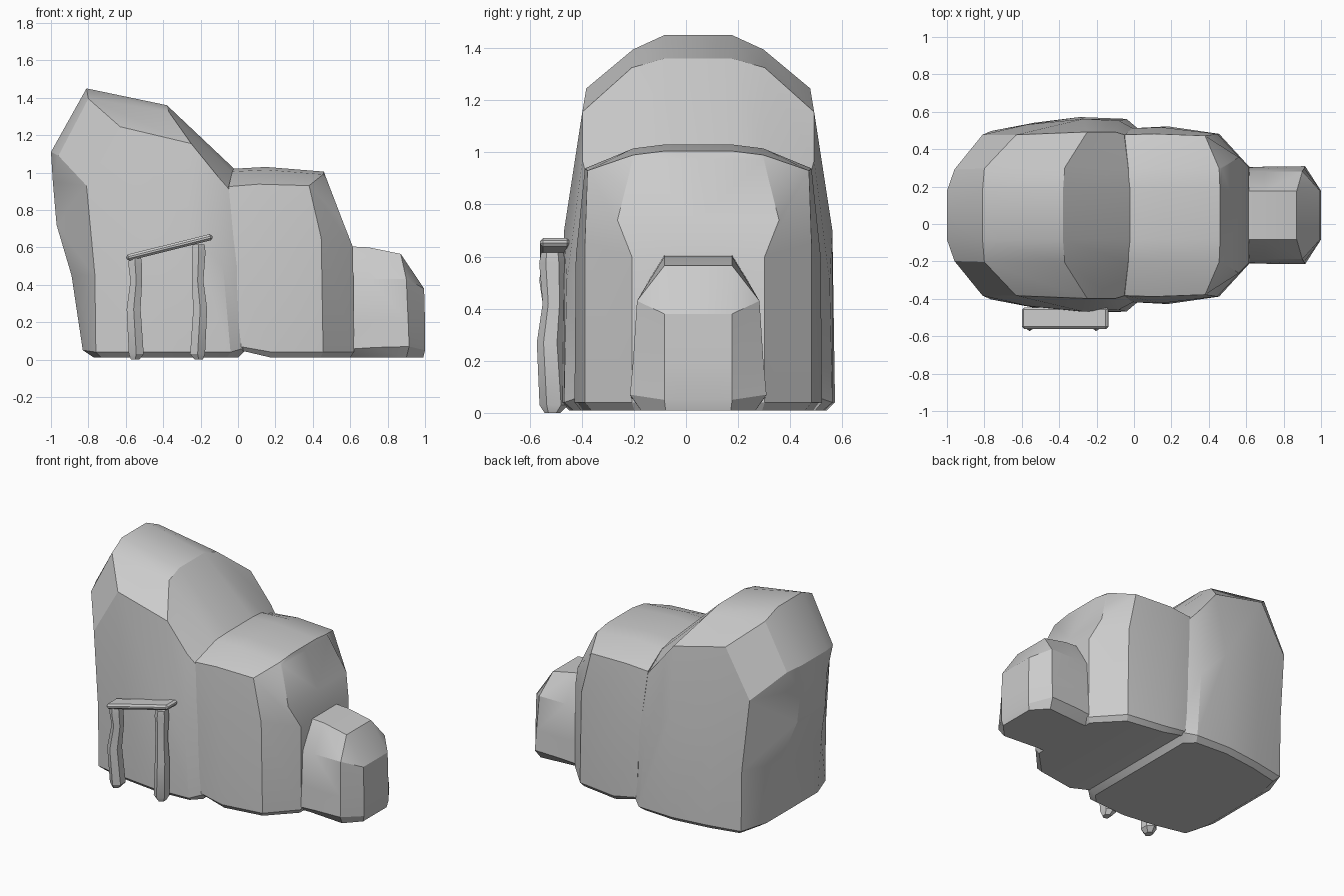
import bpy, bmesh, math
from mathutils import Vector, Matrix

if "Cube" in bpy.data.objects:
    bpy.data.objects.remove(bpy.data.objects["Cube"])

YC = 0.047  # symmetry plane of the rocks


def finish(bm, name, angle=28):
    bmesh.ops.remove_doubles(bm, verts=bm.verts, dist=0.0005)
    bmesh.ops.recalc_face_normals(bm, faces=bm.faces)
    me = bpy.data.meshes.new(name)
    bm.to_mesh(me)
    bm.free()
    ob = bpy.data.objects.new(name, me)
    bpy.context.collection.objects.link(ob)
    bpy.ops.object.select_all(action='DESELECT')
    ob.select_set(True)
    bpy.context.view_layer.objects.active = ob
    bpy.ops.object.shade_smooth_by_angle(angle=math.radians(angle))
    return ob


def rock(name, stations):
    """Loft half sections (x, half depth, z; listed top to bottom), then mirror."""
    flat = lambda p: (p[0], 0, p[2])
    st = [[flat(p) for p in stations[0]]] + stations + [[flat(p) for p in stations[-1]]]
    st = [[flat(s[0])] + s + [flat(s[-1])] for s in st]
    bm = bmesh.new()
    rows = [[bm.verts.new(p) for p in s] for s in st]
    for a, b in zip(rows, rows[1:]):
        for i in range(len(a) - 1):
            bm.faces.new((a[i], a[i + 1], b[i + 1], b[i]))
    bmesh.ops.remove_doubles(bm, verts=bm.verts, dist=0.0005)
    bmesh.ops.dissolve_degenerate(bm, edges=bm.edges, dist=0.0005)
    bmesh.ops.mirror(bm, geom=bm.verts[:] + bm.edges[:] + bm.faces[:],
                     axis='Y', merge_dist=0.0005)
    bmesh.ops.translate(bm, verts=bm.verts, vec=(0, YC, 0))
    return finish(bm, name)


# Tall rock on the left
rock("tall_rock", [
    [(-1, .13, 1.11), (-.99, .14, .95), (-.97, .15, .72), (-.89, .22, .45), (-.83, .27, .05), (-.77, .26, .01)],
    [(-1, .13, 1.11), (-.96, .245, 1.09), (-.81, .43, .93), (-.765, .45, .45), (-.76, .45, .04), (-.73, .42, .01)],
    [(-.81, .13, 1.45), (-.80, .25, 1.395), (-.63, .43, 1.245), (-.57, .485, .62), (-.53, .495, .04), (-.53, .465, .01)],
    [(-.38, .13, 1.36), (-.37, .255, 1.325), (-.25, .445, 1.155), (-.27, .515, .7), (-.29, .525, .04), (-.29, .495, .01)],
    [(-.02, .13, 1.02), (-.03, .255, 1.0), (-.10, .445, .97), (-.08, .505, .5), (-.04, .515, .04), (-.06, .48, .01)],
    [(.1, .13, .9), (.1, .25, .88), (.05, .4, .8), (.06, .43, .5), (.06, .43, .07), (.0, .42, .01)],
])

# Middle rock
rock("middle_rock", [
    [(-.03, .13, 1.02), (-.03, .25, 1.005), (-.05, .43, .925), (-.01, .465, .5), (.01, .465, .07), (.01, .44, .05)],
    [(.15, .13, 1.03), (.15, .25, 1.015), (.11, .435, .938), (.15, .47, .6), (.18, .475, .04), (.18, .45, .01)],
    [(.46, .13, 1.005), (.455, .25, .99), (.38, .425, .93), (.445, .435, .65), (.455, .435, .04), (.44, .41, .01)],
    [(.46, .13, 1.005), (.47, .25, .975), (.56, .31, .74), (.615, .255, .6), (.62, .255, .04), (.60, .245, .01)],
])

# Low rock on the right
rock("low_rock", [
    [(.5, .13, .61), (.5, .235, .43), (.5, .25, .2), (.5, .255, .05), (.5, .2, .01)],
    [(.7, .13, .6), (.7, .235, .43), (.7, .25, .2), (.73, .26, .065), (.65, .2, .01)],
    [(.87, .13, .565), (.9, .235, .43), (.91, .25, .2), (.915, .262, .07), (.9, .22, .01)],
    [(.87, .13, .565), (.995, .13, .38), (1, .13, .2), (1, .13, .05), (.99, .125, .01)],
])


# Rough hexagonal posts of the doorway
def post(name, x, height, flip):
    rings = [(0, 0, .025), (.03, .006, .046), (.27, -.008, .043),
             (.42, .006, .036), (height - .04, 0, .042), (height, 0, .036)]
    bm = bmesh.new()
    rows = []
    for z, dx, r in rings:
        rows.append([bm.verts.new((x + flip * dx + r * math.cos(a), -.513 + dx + 1.2 * r * math.sin(a), z))
                     for a in (math.tau * (k + .5) / 6 for k in range(6))])
    for a, b in zip(rows, rows[1:]):
        for i in range(6):
            j = (i + 1) % 6
            bm.faces.new((a[i], a[j], b[j], b[i]))
    bm.faces.new(rows[0])
    bm.faces.new(rows[-1])
    finish(bm, name)


post("left_post", -.55, .55, 1)
post("right_post", -.21, .615, -1)

# Tilted lintel slab
bm = bmesh.new()
bmesh.ops.create_cube(bm, size=1)
bmesh.ops.scale(bm, vec=(.475, .115, .034), verts=bm.verts)
bmesh.ops.bevel(bm, geom=bm.edges[:], offset=.012, segments=1, affect='EDGES')
bmesh.ops.transform(bm, verts=bm.verts, matrix=Matrix.Translation((-.367, -.503, .6))
                    @ Matrix.Rotation(math.radians(-14), 4, 'Y'))
finish(bm, "lintel")
